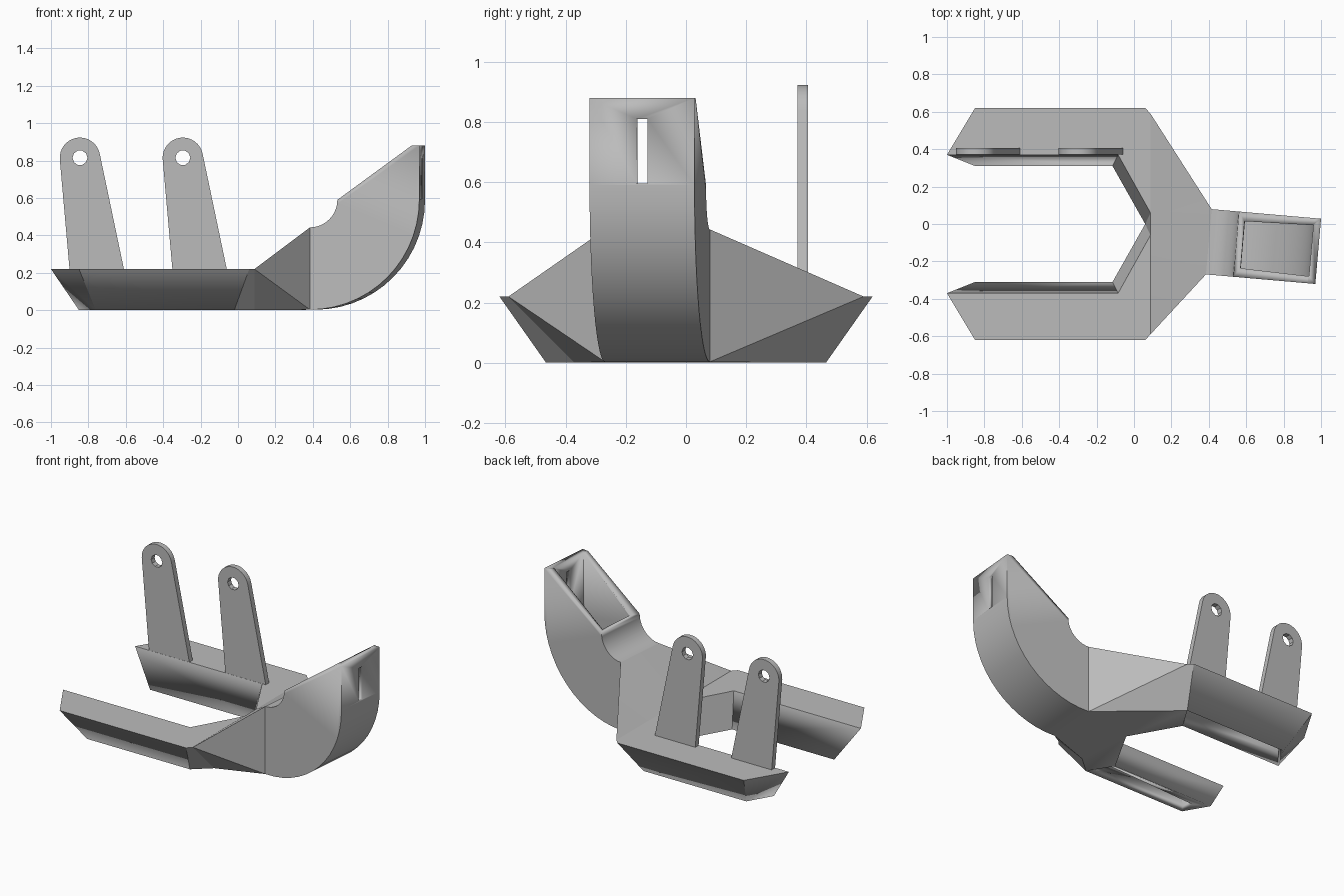
import bpy, bmesh
from math import sin, cos, pi, radians
from mathutils import Matrix, Vector

cube = bpy.data.objects.get("Cube")
if cube:
    bpy.data.objects.remove(cube, do_unlink=True)

grey = bpy.data.materials.new("plain grey")
grey.use_nodes = True
grey.diffuse_color = (0.5, 0.5, 0.5, 1)
grey.node_tree.nodes["Principled BSDF"].inputs["Base Color"].default_value = (0.5, 0.5, 0.5, 1)

WALL = 0.038
TOP = 0.22          # height of the arms
HALF = 0.175        # half width of the elbow
CY = 0.59           # height of the elbow's bend centre
R_OUT, R_IN = 0.587, 0.147
place = Matrix.Translation((0.4, -0.095, 0)) @ Matrix.Rotation(radians(-5), 4, 'Z')


def add_object(name, mesh):
    obj = bpy.data.objects.new(name, mesh)
    bpy.context.collection.objects.link(obj)
    mesh.materials.clear()
    mesh.materials.append(grey)
    return obj


def smooth(obj):
    bpy.ops.object.select_all(action='DESELECT')
    obj.select_set(True)
    bpy.context.view_layer.objects.active = obj
    bpy.ops.object.shade_smooth_by_angle(angle=radians(15))


def arc(r, a0, a1, n):
    """Points on an arc around the bend centre, as (u, z)."""
    angles = [radians(a0 + (a1 - a0) * k / n) for k in range(n + 1)]
    return [(r * cos(a), CY + r * sin(a)) for a in angles]


def elbow_point(p, side):
    return place @ Vector((p[0], side * HALF, p[1]))


bm = bmesh.new()


def face(*points):
    return bm.faces.new([bm.verts.new(p) for p in points])


# Elbow: flat cheeks joined by the outer bend and the inner bend
outer = arc(R_OUT, -90, 0, 14) + [(R_OUT, 0.88)]
inner = arc(R_IN, 0, -90, 10)
profile = outer + [(0.545, 0.88)] + inner
for side in (1, -1):
    face(*[elbow_point(p, side) for p in profile])
for strip in (outer, inner):
    for p, q in zip(strip, strip[1:]):
        last = face(elbow_point(p, 1), elbow_point(q, 1),
                    elbow_point(q, -1), elbow_point(p, -1))
        if q == outer[-1]:
            end_wall = last

# Narrow slot in the end wall
bmesh.ops.inset_individual(bm, faces=[end_wall], thickness=0.02)
to_local = place.inverted()
for v in end_wall.verts:
    local = to_local @ v.co
    local.y = 0.018 if local.y > 0 else -0.018
    local.z = 0.81 if local.z > 0.73 else 0.596
    v.co = place @ local
openings = [end_wall]

# Arms and hub, one side at a time
for s in (1, -1):
    def at(x, y, z=0.0):
        return Vector((x, s * y, z))
    tip, tip_out = at(-1, 0.37, TOP), at(-0.85, 0.62, TOP)
    corner, ridge = at(0.06, 0.62, TOP), at(0.088, 0.59, TOP)
    crotch, bend = at(0.088, 0.06, TOP), at(-0.085, 0.37, TOP)
    low_tip, low_out = at(-0.85, 0.31), at(-0.76, 0.465)
    low_corner, low_ridge = at(-0.02, 0.465), at(0.088, 0.37)
    low_bend, low_mid = at(-0.115, 0.31), at(0.06, 0)
    mouth_top = elbow_point(inner[-1], s)
    mouth_low = elbow_point(outer[0], s)
    face(tip, tip_out, corner, ridge, crotch, bend)
    face(tip, tip_out, low_out, low_tip)
    face(tip_out, corner, low_corner, low_out)
    face(corner, ridge, low_ridge, low_corner)
    face(ridge, mouth_low, low_ridge)
    face(ridge, mouth_top, mouth_low)
    face(ridge, crotch, mouth_top)
    face(tip, bend, low_bend, low_tip)
    face(bend, crotch, low_mid, low_bend)
    face(low_corner, low_ridge, low_mid, low_bend)
    slot = face(low_tip, low_out, low_corner, low_bend)
    bmesh.ops.inset_individual(bm, faces=[slot], thickness=0.035, use_even_offset=True)
    openings.append(slot)
    if s == 1:
        left = (crotch, mouth_top, mouth_low, low_ridge)

# Middle of the hub: sloping top, floor and crotch wall
face(left[0], crotch, mouth_top, left[1])
face(left[3], left[2], mouth_low, low_ridge, low_mid)
face(left[0], crotch, low_mid)

bmesh.ops.remove_doubles(bm, verts=bm.verts, dist=0.0005)
bmesh.ops.recalc_face_normals(bm, faces=bm.faces)
bmesh.ops.delete(bm, geom=openings, context='FACES')
mesh = bpy.data.meshes.new("forked_duct")
bm.to_mesh(mesh)
bm.free()
duct = add_object("forked_duct", mesh)
smooth(duct)
shell = duct.modifiers.new("wall", 'SOLIDIFY')
shell.thickness = WALL
shell.offset = -1
shell.use_even_offset = True


# Mounting tabs with a rounded top and a bolt hole
def mounting_tab(name, x):
    curve = bpy.data.curves.new(name, 'CURVE')
    curve.dimensions = '2D'
    curve.fill_mode = 'BOTH'
    curve.extrude = 0.0175
    eye = Vector((x, 0.815))

    def ring(r, a0, a1, n):
        return [eye + r * Vector((cos(a0 + (a1 - a0) * k / n), sin(a0 + (a1 - a0) * k / n)))
                for k in range(n + 1)]
    outline = ring(0.108, radians(10), radians(184), 16)
    outline += [Vector((x - 0.055, 0.21)), Vector((x + 0.237, 0.21))]
    for points in (outline, ring(0.04, 0, 2 * pi, 10)[:-1]):
        spline = curve.splines.new('POLY')
        spline.points.add(len(points) - 1)
        for sp, p in zip(spline.points, points):
            sp.co = (p.x, p.y, 0, 1)
        spline.use_cyclic_u = True
    helper = bpy.data.objects.new(name + "_outline", curve)
    bpy.context.collection.objects.link(helper)
    graph = bpy.context.evaluated_depsgraph_get()
    tab_mesh = bpy.data.meshes.new_from_object(helper.evaluated_get(graph))
    bpy.data.objects.remove(helper, do_unlink=True)
    tab_mesh.transform(Matrix.Translation((0, 0.3885, 0)) @ Matrix.Rotation(pi / 2, 4, 'X'))
    smooth(add_object(name, tab_mesh))


mounting_tab("outer_mounting_tab", -0.845)
mounting_tab("inner_mounting_tab", -0.295)
